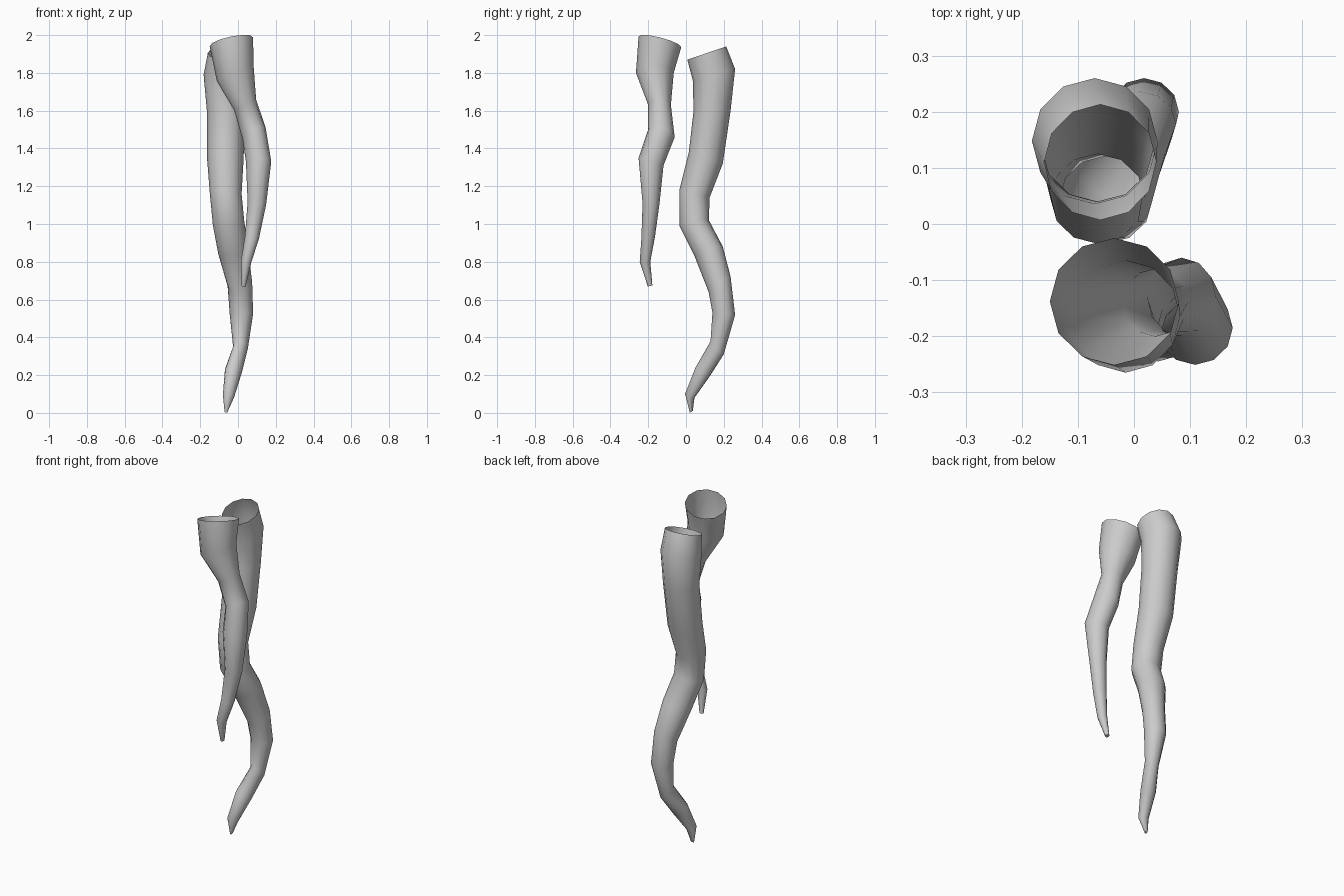
import bpy
import bmesh
from math import cos, sin, tau
from mathutils import Vector

SIDES = 12

default_cube = bpy.data.objects.get("Cube")
if default_cube:
    bpy.data.objects.remove(default_cube, do_unlink=True)

# One pale grey material shared by both roots
grey = bpy.data.materials.new("pale_grey")
grey.use_nodes = True
grey_colour = (0.6, 0.6, 0.6, 1)
grey.diffuse_color = grey_colour
grey.node_tree.nodes["Principled BSDF"].inputs["Base Color"].default_value = grey_colour


def tilted_ring(bm, x, y, z, radius_x, radius_y, slope_x, slope_y):
    """Add one ring of vertices lying on a tilted plane."""
    ring = []
    for i in range(SIDES):
        dx = radius_x * cos(tau * i / SIDES)
        dy = radius_y * sin(tau * i / SIDES)
        offset = Vector((dx, dy, dx * slope_x + dy * slope_y))
        ring.append(bm.verts.new(Vector((x, y, z)) + offset))
    return ring


def build_root(name, sections):
    """Loft a tube, open at the top, down to a small closed tip."""
    bm = bmesh.new()
    rings = [tilted_ring(bm, *section) for section in sections]
    for upper, lower in zip(rings, rings[1:]):
        for i in range(SIDES):
            following = (i + 1) % SIDES
            bm.faces.new((upper[i], lower[i], lower[following], upper[following]))
    bm.faces.new(list(reversed(rings[-1])))
    for face in bm.faces:
        face.smooth = True

    mesh = bpy.data.meshes.new(name)
    bm.to_mesh(mesh)
    bm.free()
    mesh.materials.append(grey)
    root = bpy.data.objects.new(name, mesh)
    bpy.context.collection.objects.link(root)

    # Smooth sides with a crisp rim around the tip
    bpy.ops.object.select_all(action="DESELECT")
    root.select_set(True)
    bpy.context.view_layer.objects.active = root
    bpy.ops.object.shade_smooth_by_angle(angle=tau / 6)
    return root


# Sections from top to tip: centre x, y, z, radius x, y, slope x, y
build_root("long_back_root", [
    (-.06, .11, 1.905, .1, .103, 0, .34),
    (-.07, .148, 1.79, .112, .112, 0, .27),
    (-.065, .138, 1.6, .1, .098, 0, 0),
    (-.067, .105, 1.35, .097, .09, 0, -.33),
    (-.065, .045, 1.16, .084, .08, 0, -.25),
    (-.05, .043, 1.005, .083, .078, .13, .2),
    (-.025, .12, .855, .079, .075, .2, .33),
    (.01, .178, .68, .065, .058, .13, .7),
    (.018, .2, .525, .062, .06, 0, -.1),
    (.013, .165, .345, .039, .035, -.15, -1),
    (-.025, .09, .22, .044, .04, -.25, -.5),
    (-.05, .02, .09, .03, .025, -.2, -.4),
    (-.063, .028, .006, .008, .008, 0, .6),
])

build_root("short_front_root", [
    (-.035, -.138, 1.965, .115, .113, .2, -.25),
    (-.015, -.165, 1.8, .097, .1, .45, 0),
    (.038, -.14, 1.63, .058, .06, .5, 0),
    (.085, -.13, 1.48, .061, .07, .5, -.3),
    (.109, -.185, 1.33, .067, .066, 0, -.3),
    (.1, -.185, 1.11, .049, .045, -.15, 0),
    (.074, -.2, .93, .037, .036, -.2, .1),
    (.043, -.217, .8, .027, .028, -.2, 0),
    (.03, -.19, .672, .011, .012, 0, .3),
])
